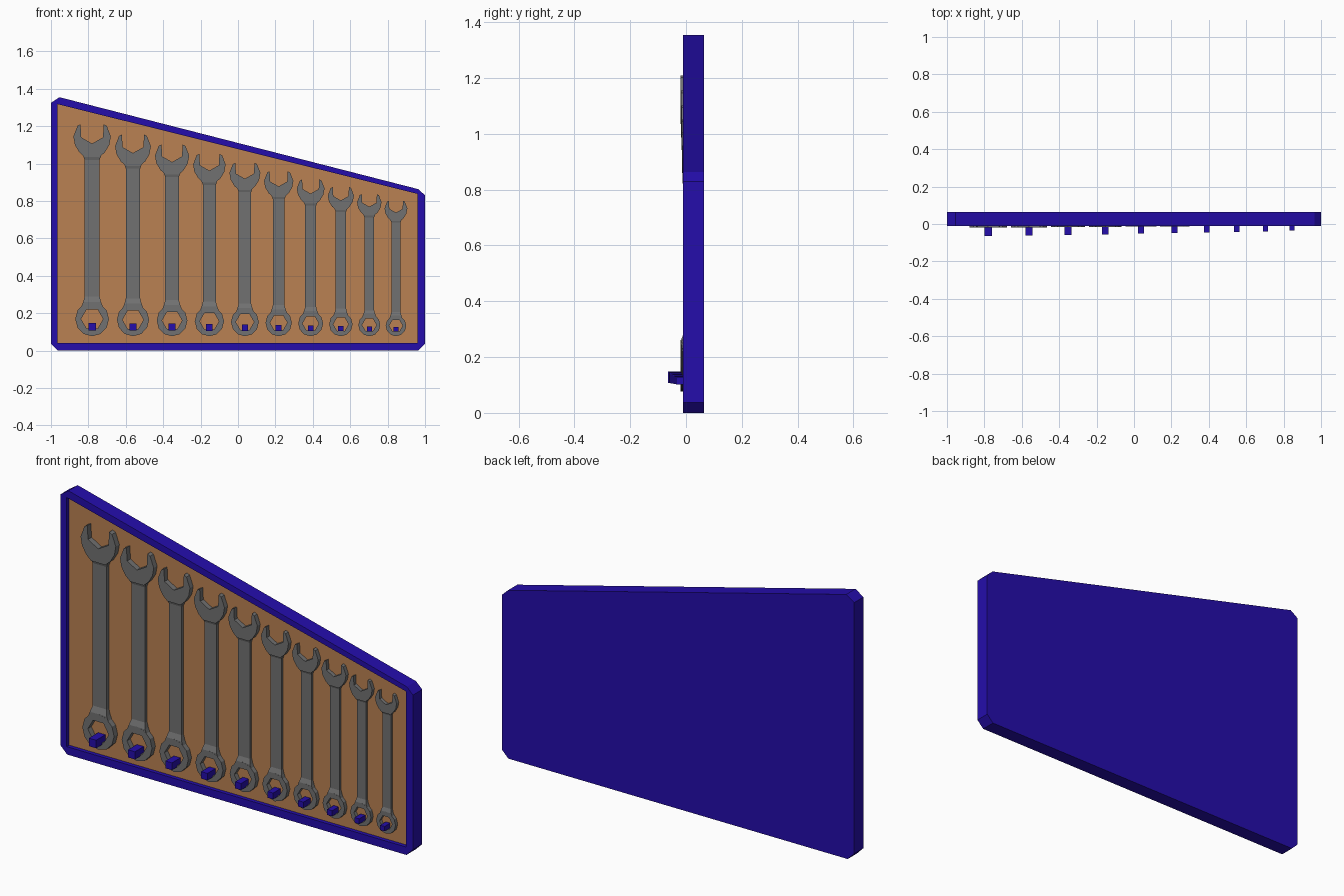
import bpy, bmesh
from math import cos, sin, radians

cube = bpy.data.objects.get("Cube")
if cube:
    bpy.data.objects.remove(cube, do_unlink=True)


def material(name, rgb):
    m = bpy.data.materials.new(name)
    m.use_nodes = True
    m.diffuse_color = (*rgb, 1)
    b = m.node_tree.nodes["Principled BSDF"]
    b.inputs["Base Color"].default_value = (*rgb, 1)
    b.inputs["Roughness"].default_value = 0.6
    return m


BLUE = material("deep blue", (0.018, 0.004, 0.41))
TAN = material("tan board", (0.49, 0.22, 0.085))
STEEL = material("grey steel", (0.165, 0.165, 0.165))

FRONT, PANEL, BACK = -0.01, 0.01, 0.065


def finish(bm, name, mat):
    bmesh.ops.recalc_face_normals(bm, faces=bm.faces)
    me = bpy.data.meshes.new(name)
    bm.to_mesh(me)
    bm.free()
    me.materials.append(mat)
    ob = bpy.data.objects.new(name, me)
    bpy.context.collection.objects.link(ob)
    return ob


def ring_verts(bm, pts, y):
    return [bm.verts.new((x, y, z)) for x, z in pts]


def bridge(bm, a, b):
    n = len(a)
    for i in range(n):
        k = (i + 1) % n
        bm.faces.new((a[i], a[k], b[k], b[i]))


def prism(bm, pts, y0, y1):
    a, b = ring_verts(bm, pts, y0), ring_verts(bm, pts, y1)
    bm.faces.new(a)
    bm.faces.new(b)
    bridge(bm, a, b)


# Case: cut-corner tray with a sloping top and a recessed front
outer = [(-1, 0.037), (-0.963, 0), (0.963, 0), (1, 0.037),
         (1, 0.83), (0.965, 0.863), (-0.955, 1.355), (-1, 1.325)]
inner = [(-0.965, 0.04), (0.96, 0.04), (0.96, 0.838), (-0.965, 1.318)]
bm = bmesh.new()
back, front = ring_verts(bm, outer, BACK), ring_verts(bm, outer, FRONT)
lip, floor = ring_verts(bm, inner, FRONT), ring_verts(bm, inner, PANEL + 0.004)
bm.faces.new(back)
bridge(bm, back, front)
for i in range(4):
    k = (i + 1) % 4
    bm.faces.new((front[2 * i], front[2 * i + 1], lip[i]))
    bm.faces.new((front[2 * i + 1], front[2 * k], lip[k], lip[i]))
bridge(bm, lip, floor)
bm.faces.new(floor)
finish(bm, "case", BLUE)

# Backing panel inside the recess
bm = bmesh.new()
prism(bm, inner, PANEL, PANEL + 0.004)
finish(bm, "backing_panel", TAN)

# Right half of the open jaw, from notch tip round to the neck
JAW = [(0.058, 0.03), (0.062, 0.1), (0.078, 0.092), (0.1, 0.035),
       (0.092, -0.01), (0.068, -0.05), (0.04, -0.075)]


def wrench(name, x, s, top):
    bm = bmesh.new()
    cz, jz = 0.077 + 0.092 * s, top - 0.1 * s
    face = PANEL - 0.029 * s

    # Ring end with a hexagonal hole
    out, hole = [], []
    for i in range(12):
        a = radians(30 * i)
        r = 0.059 * (1 if i % 2 == 0 else cos(radians(30)))
        out.append((x + 0.09 * s * cos(a), cz + 0.092 * s * sin(a)))
        hole.append((x + r * s * cos(a), cz + r * s * sin(a)))
    of, hf = ring_verts(bm, out, face), ring_verts(bm, hole, face)
    ob, hb = ring_verts(bm, out, PANEL), ring_verts(bm, hole, PANEL)
    for a, b in ((of, hf), (of, ob), (hf, hb), (ob, hb)):
        bridge(bm, a, b)

    # Open jaw
    half = [(0, -0.003)] + JAW
    full = half + [(-u, v) for u, v in reversed(JAW)]
    prism(bm, [(x + u * s, jz + v * s) for u, v in full], face, PANEL)

    # Thin handle that flares and thickens into both ends
    stations = [(cz + 0.07 * s, 0.056, 0.0285), (cz + 0.09 * s, 0.048, 0.0285),
                (cz + 0.12 * s, 0.04, 0.017), (jz - 0.09 * s, 0.04, 0.017),
                (jz - 0.05 * s, 0.055, 0.0285)]
    loops = []
    for z, w, t in stations:
        w, y = w * s, PANEL - t * s
        loops.append([bm.verts.new(p) for p in (
            (x - w, PANEL, z), (x + w, PANEL, z), (x + w, y, z), (x - w, y, z))])
    for a, b in zip(loops, loops[1:]):
        bridge(bm, a, b)
    bm.faces.new(loops[0])
    bm.faces.new(loops[-1])
    finish(bm, name, STEEL)


def peg(name, x, s):
    z, h = 0.095 + 0.033 * s, 0.0205 * s
    bm = bmesh.new()
    prism(bm, [(x - h, z - h), (x + h, z - h), (x + h, z + h), (x - h, z + h)],
          PANEL - 0.075 * s, PANEL)
    finish(bm, name, BLUE)


# Ten wrenches of falling size, each hung on its own peg
COUNT = 10
x = -0.78
for i in range(COUNT):
    s = 1 - 0.39 * i / (COUNT - 1)
    wrench(f"wrench_{i + 1}", x, s, 1.21 - 0.252 * (x + 0.78))
    peg(f"peg_{i + 1}", x, s)
    x += 0.2185 - 0.0095 * i
